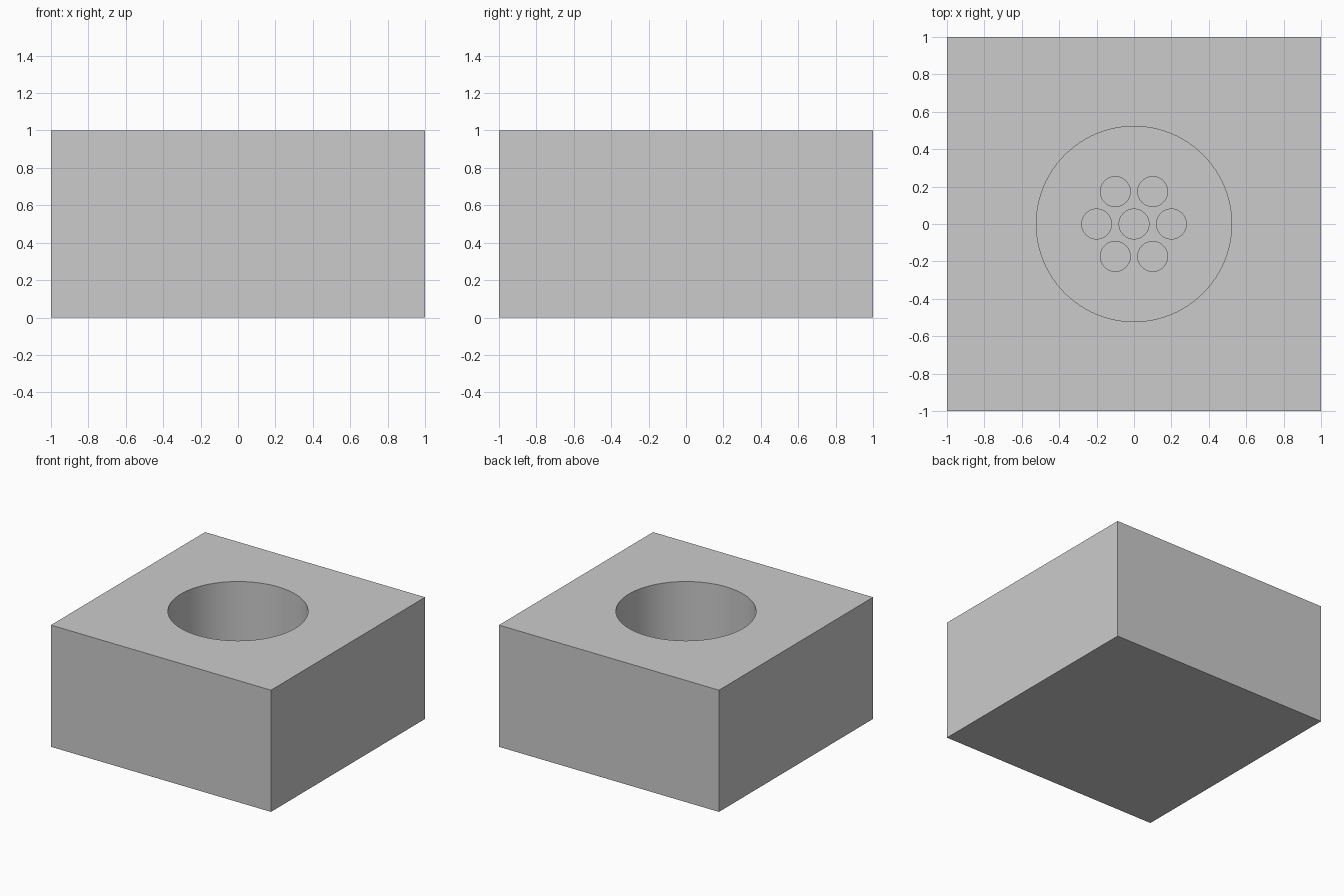
import bpy
from math import cos, sin, pi

cube = bpy.data.objects.get("Cube")
if cube:
    bpy.data.objects.remove(cube, do_unlink=True)

FLOOR = 0.3        # height of the bore floor
HOLE_FLOOR = 0.1   # height of the small hole floors

grey = bpy.data.materials.new("grey")
grey.use_nodes = True
grey.diffuse_color = (0.6, 0.6, 0.6, 1)
grey.node_tree.nodes["Principled BSDF"].inputs["Base Color"].default_value = (0.6, 0.6, 0.6, 1)

# Solid block
bpy.ops.mesh.primitive_cube_add(size=1, location=(0, 0, 0.5))
block = bpy.context.object
block.name = "block"
block.scale = (2, 2, 1)
bpy.ops.object.transform_apply(location=True, rotation=False, scale=True)
block.data.materials.append(grey)


def cut(name, x, y, radius, bottom, top, sides):
    """Cut a vertical round pocket into the block."""
    bpy.ops.mesh.primitive_cylinder_add(vertices=sides, radius=radius, depth=top - bottom,
                                        location=(x, y, (top + bottom) / 2))
    cutter = bpy.context.object
    cutter.name = name
    cutter.data.materials.append(grey)
    mod = block.modifiers.new(name, 'BOOLEAN')
    mod.operation = 'DIFFERENCE'
    mod.solver = 'EXACT'
    mod.object = cutter
    bpy.context.view_layer.objects.active = block
    bpy.ops.object.modifier_apply(modifier=name)
    bpy.data.objects.remove(cutter, do_unlink=True)


# Wide central bore
cut("bore_cutter", 0, 0, 0.522, FLOOR, 1.2, 96)

# One central hole and a ring of six in the bore floor
centres = [(0, 0)] + [(0.2 * cos(i * pi / 3), 0.2 * sin(i * pi / 3)) for i in range(6)]
for x, y in centres:
    cut("hole_cutter", x, y, 0.08, HOLE_FLOOR, FLOOR + 0.1, 48)

# Smooth round walls, sharp rims
bpy.ops.object.select_all(action='DESELECT')
block.select_set(True)
bpy.context.view_layer.objects.active = block
bpy.ops.object.shade_smooth_by_angle(angle=pi / 6)
